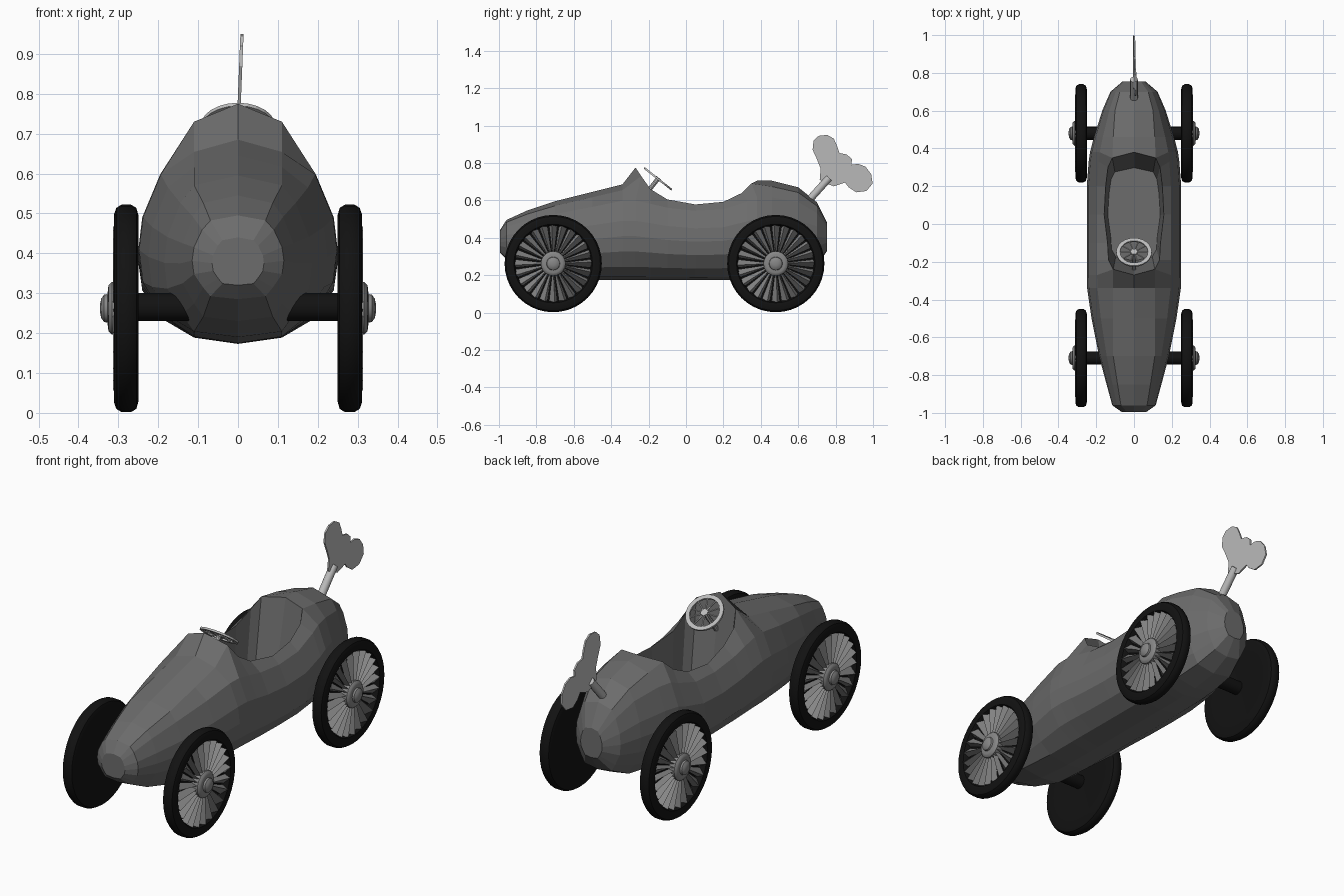
import bpy, bmesh, math
from mathutils import Vector, Matrix

if "Cube" in bpy.data.objects:
    bpy.data.objects.remove(bpy.data.objects["Cube"])


def material(name, v):
    m = bpy.data.materials.new(name)
    m.diffuse_color = (v, v, v, 1)
    m.use_nodes = True
    m.node_tree.nodes["Principled BSDF"].inputs["Base Color"].default_value = m.diffuse_color
    return m


PAINT = material("body grey", 0.15)
RUBBER = material("black rubber", 0.006)
SPOKE = material("spoke grey", 0.24)
METAL = material("light metal", 0.5)


def make(name, bm, mat, smooth=False):
    bmesh.ops.recalc_face_normals(bm, faces=bm.faces[:])
    me = bpy.data.meshes.new(name)
    bm.to_mesh(me)
    bm.free()
    me.materials.append(mat)
    ob = bpy.data.objects.new(name, me)
    bpy.context.collection.objects.link(ob)
    if smooth:
        bpy.context.view_layer.objects.active = ob
        ob.select_set(True)
        bpy.ops.object.shade_smooth_by_angle(angle=math.radians(35))
        ob.select_set(False)
    return ob


def rod(name, a, b, r, mat, sides=16):
    a, b = Vector(a), Vector(b)
    bm = bmesh.new()
    rot = (b - a).to_track_quat('Z', 'Y').to_matrix().to_4x4()
    bmesh.ops.create_cone(bm, cap_ends=True, segments=sides, radius1=r, radius2=r,
                          depth=(b - a).length, matrix=Matrix.Translation((a + b) / 2) @ rot)
    return make(name, bm, mat, True)


def lathe(name, profile, centre, sign, mat, sides=32):
    """Spin (radius, x) points about the x axis."""
    bm = bmesh.new()
    rings = []
    for r, x in profile:
        rings.append([bm.verts.new((sign * x, centre[0] + r * math.cos(2 * math.pi * i / sides),
                                    centre[1] + r * math.sin(2 * math.pi * i / sides)))
                      for i in range(sides)])
    for a, b in zip(rings, rings[1:]):
        for i in range(sides):
            j = (i + 1) % sides
            bm.faces.new((a[i], a[j], b[j], b[i]))
    bm.faces.new(rings[0])
    bm.faces.new(rings[-1])
    return make(name, bm, mat, True)


# Body stations: y, half width, top, bottom
STATIONS = [(-0.995, .065, .44, .32), (-0.96, .115, .495, .285), (-0.85, .145, .545, .23),
            (-0.7, .185, .595, .19), (-0.5, .225, .645, .175), (-0.34, .248, .685, .173),
            (-0.27, .25, .685, .173), (-0.19, .25, .665, .173), (-0.1, .25, .64, .173),
            (0.05, .25, .62, .173), (0.2, .25, .63, .173), (0.33, .24, .68, .174),
            (0.38, .233, .705, .175), (0.46, .212, .705, .18), (0.6, .168, .67, .2),
            (0.7, .125, .59, .25), (0.755, .06, .48, .33)]
# Cockpit rim: station index -> x, y, z
RIM = {6: (.11, -.24, .73), 7: (.135, -.19, .66), 8: (.14, -.1, .605), 9: (.158, .05, .578),
       10: (.15, .2, .592), 11: (.138, .3, .64), 12: (.115, .35, .69)}
# Section below the top strip: width fraction, height fraction
SECTION = [(.78, .83), (.96, .62), (1, .46), (.96, .3), (.76, .14)]

bm = bmesh.new()
rings = []
for k, (y, w, top, bot) in enumerate(STATIONS):
    h = top - bot
    xi = min(.11, .6 * w)
    half = [(0, y, .775 if k == 6 else top)]
    half.append(RIM.get(k, (xi, y, bot + .94 * h)))
    half += [(w * fx, y, bot + fz * h) for fx, fz in SECTION]
    half += [(xi, y, bot + .035 * h), (0, y, bot)]
    pts = half + [(-x, yy, z) for x, yy, z in half[-2:0:-1]]
    rings.append([bm.verts.new(p) for p in pts])
n = len(rings[0])
for k in range(len(rings) - 1):
    for i in range(n):
        if 6 <= k < 12 and i in (0, n - 1):
            continue  # cockpit opening
        j = (i + 1) % n
        bm.faces.new((rings[k][i], rings[k][j], rings[k + 1][j], rings[k + 1][i]))
bm.faces.new(rings[0])
bm.faces.new(rings[-1])
# Cockpit tub walls and floor
rim = ([rings[6][0]] + [rings[k][1] for k in range(6, 13)] + [rings[12][0]]
       + [rings[k][n - 1] for k in range(12, 5, -1)])
floor = [bm.verts.new((v.co.x * .88, .04 + (v.co.y - .04) * .76, .32)) for v in rim]
for i in range(len(rim)):
    j = (i + 1) % len(rim)
    bm.faces.new((rim[i], rim[j], floor[j], floor[i]))
bm.faces.new(floor)
bmesh.ops.delete(bm, geom=[v for v in bm.verts if not v.link_faces], context='VERTS')
make("body", bm, PAINT)


# Wheels
TYRE = [(.19, .252), (.235, .25), (.252, .255), (.26, .268), (.26, .292), (.252, .305),
        (.235, .311), (.21, .309), (.203, .298), (.2, .275)]
HUB = [(.066, .28), (.066, .316), (.058, .324), (.05, .326), (.036, .327), (.034, .336),
       (.024, .343), (.01, .346)]


def spokes(name, c, s, count=24):
    bm = bmesh.new()
    step = 2 * math.pi / count
    for i in range(count):
        a = i * step

        def pt(r, da, x):
            return bm.verts.new((s * x, c[0] + r * math.cos(a + da), c[1] + r * math.sin(a + da)))
        # each blade is a ridged wedge with one high edge
        lo = [pt(.05, -.4 * step, .285), pt(.05, .1 * step, .313), pt(.05, .4 * step, .285)]
        hi = [pt(.203, -.42 * step, .285), pt(.206, .15 * step, .313), pt(.2, .42 * step, .285)]
        for p in range(3):
            q = (p + 1) % 3
            bm.faces.new((lo[p], lo[q], hi[q], hi[p]))
        bm.faces.new(lo)
        bm.faces.new(hi)
    make(name, bm, SPOKE)


for end, cy in (("front", -.71), ("rear", .48)):
    c = (cy, .262)
    rod(end + "_axle", (-.27, cy, .265), (.27, cy, .265), .035, RUBBER)
    for side, s in (("left", -1), ("right", 1)):
        tag = end + "_" + side
        lathe(tag + "_tyre", TYRE, c, s, RUBBER, 40)
        lathe(tag + "_hub", HUB, c, s, SPOKE, 20)
        spokes(tag + "_spokes", c, s)

# Steering wheel and column
centre = Vector((0, -.15, .715))
tilt = Matrix.Translation(centre) @ Vector((0, .62, .78)).to_track_quat('Z', 'Y').to_matrix().to_4x4()
bm = bmesh.new()
SEG = 24
loops = [[bm.verts.new(tilt @ Vector((r * math.cos(2 * math.pi * i / SEG),
                                      r * math.sin(2 * math.pi * i / SEG), z)))
          for i in range(SEG)] for r, z in ((.074, -.005), (.094, -.005), (.094, .005), (.074, .005))]
for k in range(4):
    a, b = loops[k], loops[(k + 1) % 4]
    for i in range(SEG):
        j = (i + 1) % SEG
        bm.faces.new((a[i], a[j], b[j], b[i]))
make("steering_wheel_rim", bm, METAL)
for i in range(10):
    a = 2 * math.pi * i / 10
    d = Vector((math.cos(a), math.sin(a), 0))
    rod("steering_spoke", tilt @ (d * .01), tilt @ (d * .078), .004, METAL, 6)
rod("steering_hub", tilt @ Vector((0, 0, -.006)), tilt @ Vector((0, 0, .007)), .018, METAL, 12)
rod("steering_column", tilt @ Vector((0, 0, -.15)), centre, .012, METAL, 10)

# Wind-up key
rod("key_shaft", (0, .63, .57), (0, .765, .72), .02, METAL, 12)
OUTLINE = [(.715, .71), (.72, .77), (.70, .82), (.677, .87), (.682, .92), (.71, .945), (.755, .95),
           (.79, .93), (.808, .89), (.82, .853), (.86, .845), (.887, .82), (.885, .79), (.92, .795),
           (.96, .78), (.99, .74), (.998, .69), (.965, .65), (.91, .643), (.87, .67), (.85, .695),
           (.79, .675), (.75, .69)]
bm = bmesh.new()
# the plate leans slightly with height
face = bm.faces.new([bm.verts.new((-.004 + (z - .7) * .04, y, z)) for y, z in OUTLINE])
ext = bmesh.ops.extrude_face_region(bm, geom=[face])
bmesh.ops.translate(bm, vec=(.008, 0, 0), verts=[v for v in ext["geom"] if isinstance(v, bmesh.types.BMVert)])
make("key_handle", bm, METAL)
